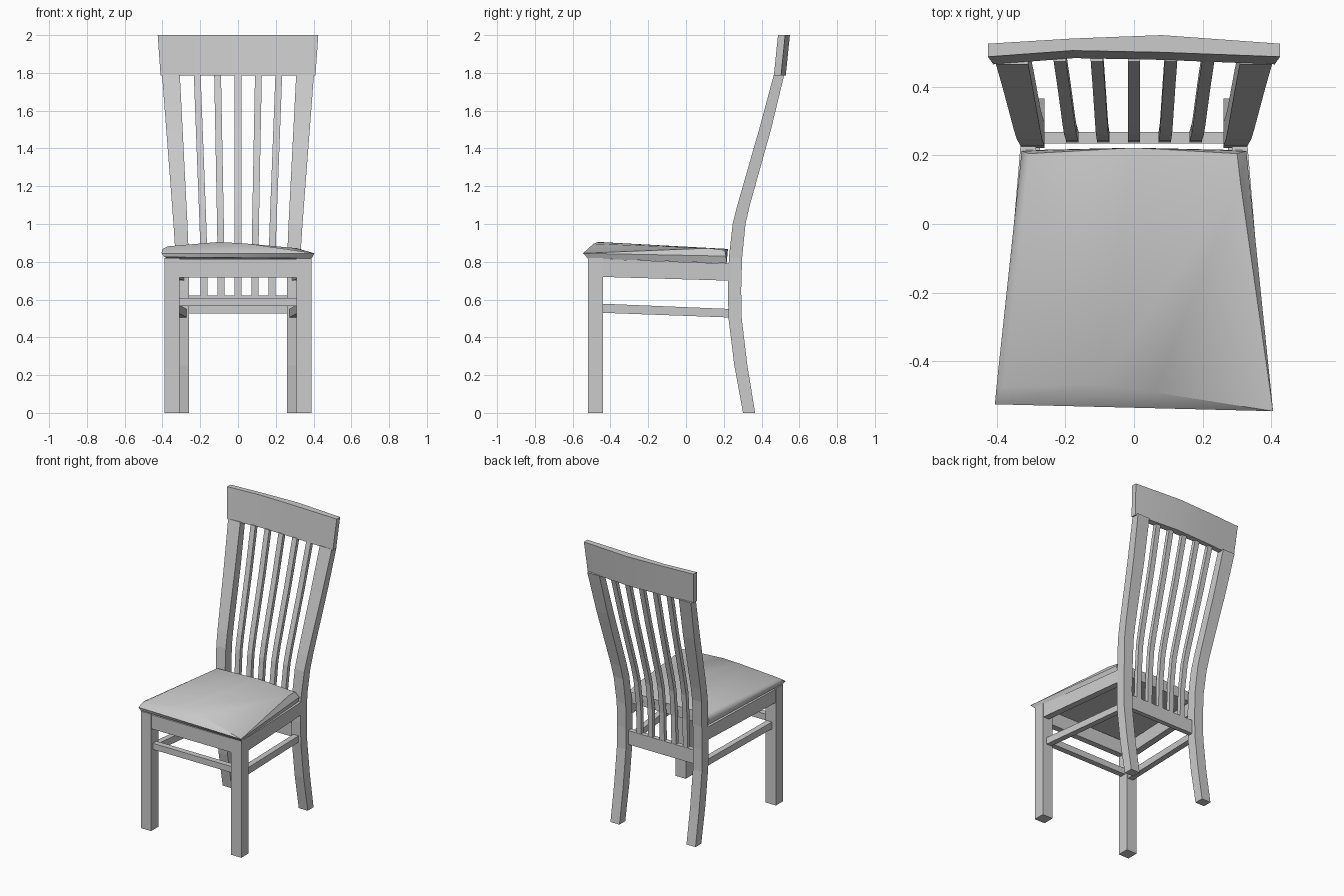
import bpy, bmesh

if "Cube" in bpy.data.objects:
    bpy.data.objects.remove(bpy.data.objects["Cube"])

wood = bpy.data.materials.new("plain grey")
wood.diffuse_color = (0.6, 0.6, 0.6, 1)
wood.use_nodes = True
wood.node_tree.nodes["Principled BSDF"].inputs["Base Color"].default_value = wood.diffuse_color


def finish(name, bm, smooth=None):
    bmesh.ops.recalc_face_normals(bm, faces=bm.faces)
    me = bpy.data.meshes.new(name)
    bm.to_mesh(me)
    bm.free()
    me.materials.append(wood)
    ob = bpy.data.objects.new(name, me)
    bpy.context.collection.objects.link(ob)
    if smooth:
        bpy.ops.object.select_all(action='DESELECT')
        ob.select_set(True)
        bpy.context.view_layer.objects.active = ob
        bpy.ops.object.shade_smooth_by_angle(angle=smooth)
    return ob


def loft(name, rings, smooth=None):
    """Skin a run of four-cornered sections and cap both ends."""
    bm = bmesh.new()
    vs = [[bm.verts.new(p) for p in r] for r in rings]
    for a, b in zip(vs, vs[1:]):
        for i in range(4):
            j = (i + 1) % 4
            bm.faces.new((a[i], a[j], b[j], b[i]))
    bm.faces.new(vs[0])
    bm.faces.new(vs[-1])
    return finish(name, bm, smooth)


def flat(x0, x1, y0, y1, z):
    return [(x0, y0, z), (x1, y0, z), (x1, y1, z), (x0, y1, z)]


def upright(x0, x1, z0, z1, y):
    return [(x0, y, z0), (x1, y, z0), (x1, y, z1), (x0, y, z1)]


def box(name, x0, x1, y0, y1, z0, z1):
    return loft(name, [flat(x0, x1, y0, y1, z0), flat(x0, x1, y0, y1, z1)])


def mirrored(rings, s):
    return [[(s * x, y, z) for x, y, z in r] for r in rings]


# Bent back post: height, front y, back y
POST = [(0, .302, .366), (.25, .256, .325), (.5, .225, .295), (.65, .222, .292),
        (.82, .227, .297), (1.0, .247, .315), (1.1, .272, .338),
        (1.5, .387, .450), (1.79, .465, .520)]


def lean(z):
    return max(0, (z - .85) / .94)


post_rings = [flat(.26 + .048 * lean(z), .33 + .072 * lean(z), a, b, z) for z, a, b in POST]
apron_rings = [upright(.34, .387, .72, .815, -.445), upright(.285, .33, .70, .79, .235)]
stretcher_rings = [upright(.32, .36, .53, .578, -.445), upright(.272, .312, .505, .55, .235)]

for s, side in ((-1, "left"), (1, "right")):
    loft(f"back_post_{side}", mirrored(post_rings, s))
    x0, x1 = sorted((s * .31, s * .39))
    box(f"front_leg_{side}", x0, x1, -.52, -.44, 0, .82)
    loft(f"side_apron_{side}", mirrored(apron_rings, s))
    loft(f"side_stretcher_{side}", mirrored(stretcher_rings, s))

# Cross pieces
box("front_apron", -.315, .315, -.518, -.475, .717, .815)
box("front_stretcher", -.315, .315, -.50, -.46, .565, .608)
box("rear_rail", -.265, .265, .235, .268, .525, .622)

# Five slats that follow the posts and fan out towards the top
for i in range(-2, 3):
    rings = []
    for z, a, b in [(.61, .222, .292)] + POST[3:]:
        c = i * (.09 + .018 * lean(z))
        m = (a + b) / 2 - .005
        rings.append(flat(c - .018, c + .018, m - .014, m + .014, z))
    loft(f"slat_{i + 3}", rings)

# Bowed head rail, from end to end
def rail_ring(x, front, back):
    k = .41 / .425
    return [(x * k, front - .022, 1.785), (x, front, 2.0),
            (x, back, 2.0), (x * k, back - .022, 1.785)]


loft("head_rail", [rail_ring(-.425, .487, .525), rail_ring(-.18, .505, .540),
                   rail_ring(.08, .500, .550), rail_ring(.425, .487, .525)], .5)

# Padded seat: hull of the base, the rim and the crown
seat_points = [
    (-.39, -.52, .825), (.39, -.52, .818), (.315, .215, .792), (-.315, .215, .792),
    (-.405, -.525, .845), (.405, -.545, .845), (.327, .212, .83), (-.327, .212, .83),
    (-.40, -.47, .868), (-.37, -.475, .882), (-.10, -.465, .905), (.06, -.49, .895),
    (.31, .12, .872), (.30, .205, .862), (0, .222, .868), (-.305, .205, .866)]
bm = bmesh.new()
for p in seat_points:
    bm.verts.new(p)
bmesh.ops.convex_hull(bm, input=bm.verts)
finish("seat", bm, .7)
